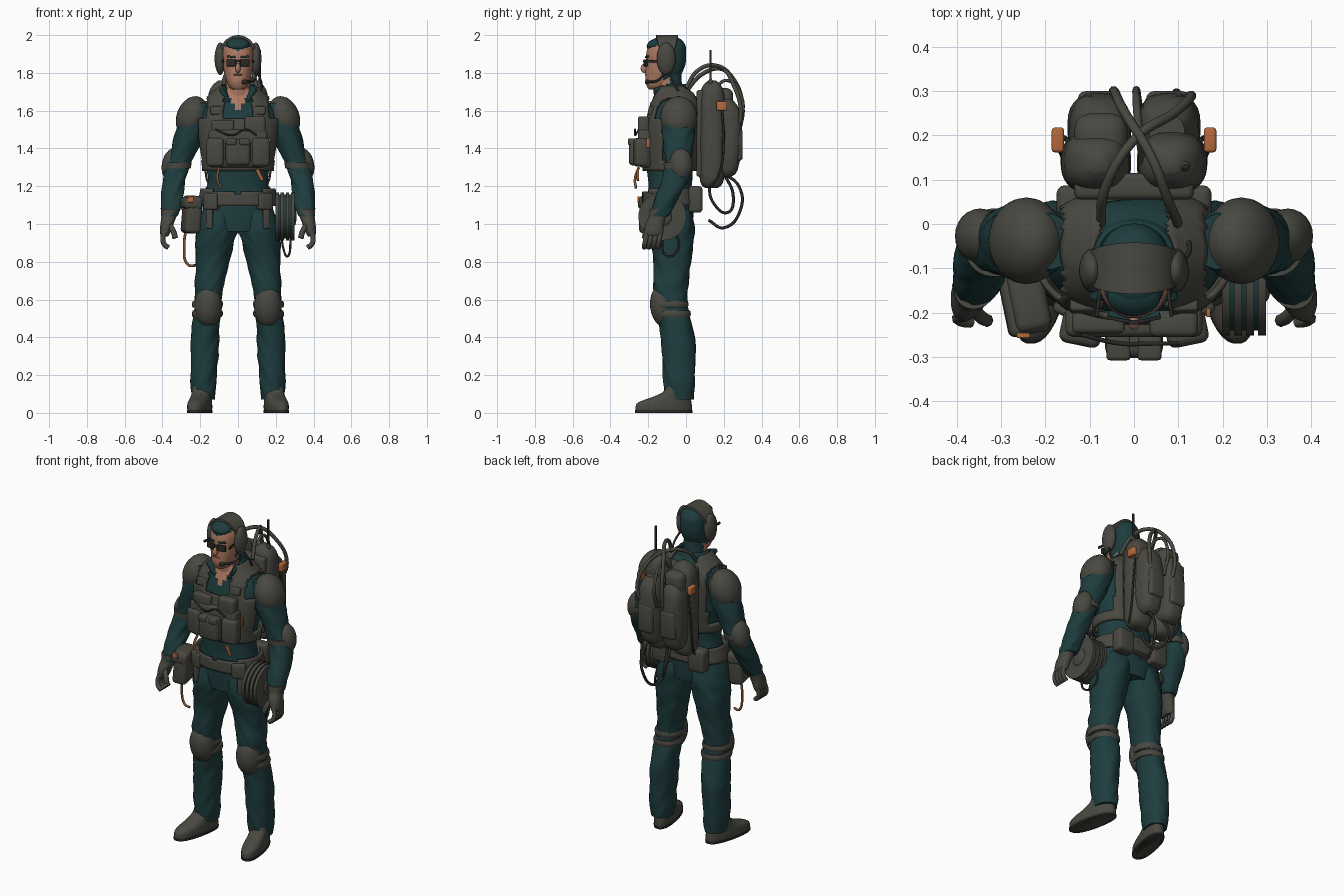
import bpy, bmesh, math
from mathutils import Vector, Matrix, Euler, noise

if "Cube" in bpy.data.objects:
    bpy.data.objects.remove(bpy.data.objects["Cube"], do_unlink=True)


def material(name, r, g, b):
    m = bpy.data.materials.new(name)
    m.use_nodes = True
    m.diffuse_color = (r, g, b, 1)
    m.node_tree.nodes["Principled BSDF"].inputs["Base Color"].default_value = (r, g, b, 1)
    return m


TEAL = material("teal cloth", .013, .046, .048)
GREY = material("grey gear", .066, .065, .053)
DARK = material("dark rubber", .024, .025, .022)
SKIN = material("skin", .42, .19, .12)
ORANGE = material("orange tag", .45, .14, .045)
BROWN = material("brown cord", .2, .09, .04)
made = []


def finish(bm, name, mats, mirror=False):
    bmesh.ops.recalc_face_normals(bm, faces=bm.faces)
    me = bpy.data.meshes.new(name)
    bm.to_mesh(me)
    bm.free()
    ob = bpy.data.objects.new(name, me)
    bpy.context.collection.objects.link(ob)
    for m in mats:
        me.materials.append(m)
    if mirror:
        ob.modifiers.new("Mirror", 'MIRROR')
    made.append(ob)
    return ob


def loft(name, mats, rings, mirror=False, n=32, power=2.2, fold=0, grow=0,
         steps=4, rule=None, keep=None, thick=0, warp=None):
    """Smooth skin through horizontal rings (x, y, z, radius x, radius y)."""
    rs = [Vector(r) for r in rings]
    rs = [rs[0]] + rs + [rs[-1]]
    path = []
    for a, b, c, d in zip(rs, rs[1:], rs[2:], rs[3:]):
        for i in range(steps):
            t = i / steps
            path.append(b + (c - a) * t / 2 + (a - b * 2.5 + c * 2 - d * .5) * t * t
                        + ((b - c) * 3 + d - a) * t ** 3 / 2)
    path.append(rs[-1])
    bm = bmesh.new()
    loops = []
    for x, y, z, rx, ry in path:
        loop = []
        for i in range(n):
            a = math.tau * (i + .5) / n
            c, s = math.cos(a), math.sin(a)
            e = 2 / power
            px = math.copysign(abs(c) ** e, c)
            py = math.copysign(abs(s) ** e, s)
            k = 1 + fold * noise.noise(Vector((c * 1.2, s * 1.2, z * 15 + c * 2)))
            p = Vector((x + px * (rx * k + grow), y + py * (ry * k + grow), z))
            loop.append(bm.verts.new(warp(p) if warp else p))
        loops.append(loop)
    for lo, hi in zip(loops, loops[1:]):
        for i in range(n):
            j = (i + 1) % n
            bm.faces.new((lo[i], lo[j], hi[j], hi[i]))
    if not keep:
        bm.faces.new(loops[0])
        bm.faces.new(loops[-1])
    else:
        drop = [f for f in bm.faces if not keep(f.calc_center_median())]
        bmesh.ops.delete(bm, geom=drop, context='FACES')
    if rule:
        for f in bm.faces:
            f.material_index = rule(f.calc_center_median())
    ob = finish(bm, name, mats, mirror)
    if thick:
        so = ob.modifiers.new("Solidify", 'SOLIDIFY')
        so.thickness, so.offset = thick, 1
    return ob


def place(loc, size, rot):
    return Matrix.LocRotScale(Vector(loc), Euler(rot), Vector(size))


def ball(name, mat, loc, size, rot=(0, 0, 0), mirror=False):
    bm = bmesh.new()
    bmesh.ops.create_uvsphere(bm, u_segments=24, v_segments=14, radius=1,
                              matrix=place(loc, size, rot))
    return finish(bm, name, [mat], mirror)


def box(name, mat, loc, size, rot=(0, 0, 0), mirror=False, soft=.25):
    bm = bmesh.new()
    bmesh.ops.create_cube(bm, size=1, matrix=Matrix.Diagonal((*size, 1)))
    bmesh.ops.bevel(bm, geom=bm.edges[:], offset=min(size) * soft, segments=3,
                    profile=.5, affect='EDGES')
    bm.transform(place(loc, (1, 1, 1), rot))
    return finish(bm, name, [mat], mirror)


def disc(name, mat, loc, radius, depth):
    bm = bmesh.new()
    bmesh.ops.create_cone(bm, cap_ends=True, segments=40, radius1=radius, radius2=radius,
                          depth=depth, matrix=place(loc, (1, 1, 1), (0, math.pi / 2, 0)))
    return finish(bm, name, [mat])


def tube(name, mat, pts, radius, sides=(1,)):
    cu = bpy.data.curves.new(name, 'CURVE')
    cu.dimensions = '3D'
    cu.bevel_depth, cu.bevel_resolution, cu.use_fill_caps = radius, 2, True
    cu.resolution_u = 6
    for s in sides:
        sp = cu.splines.new('BEZIER')
        sp.bezier_points.add(len(pts) - 1)
        for bp, p in zip(sp.bezier_points, pts):
            bp.co = (p[0] * s, p[1], p[2])
            bp.handle_left_type = bp.handle_right_type = 'AUTO'
    cu.materials.append(mat)
    ob = bpy.data.objects.new(name, cu)
    bpy.context.collection.objects.link(ob)


BOTH = (1, -1)

# Torso with an open skin-coloured neckline
torso = [(0, -.08, .96, .17, .11), (0, -.08, 1.08, .185, .12), (0, -.085, 1.2, .165, .115),
         (0, -.085, 1.3, .165, .12), (0, -.08, 1.42, .185, .13), (0, -.07, 1.54, .2, .125),
         (0, -.06, 1.62, .185, .115), (0, -.06, 1.68, .125, .095), (0, -.075, 1.72, .075, .075)]
loft("torso", [TEAL, SKIN], torso, n=48, fold=.05,
     rule=lambda c: int(c.y < -.09 and c.z > 1.6 and abs(c.x) < (c.z - 1.59) * .6))
loft("neck", [TEAL, SKIN], [(0, -.08, 1.66, .07, .075), (0, -.09, 1.73, .063, .07),
                            (0, -.1, 1.8, .063, .075)], rule=lambda c: int(c.y < -.08))
box("collar", TEAL, (.062, -.14, 1.685), (.02, .06, .09), (.35, .45, .5), mirror=True)
loft("collar_back", [TEAL], [(0, -.07, 1.67, .1, .085), (0, -.08, 1.74, .08, .075)],
     keep=lambda c: c.y > -.11, thick=.008)

# Vest shell with shoulder straps, waist strap and pouches
loft("vest", [GREY], torso, n=64, grow=.012, steps=6, thick=.014, keep=lambda c:
     (.075 < abs(c.x) < .155 and c.z > 1.3) or (c.y < -.12 and 1.29 < c.z < 1.56)
     or 1.28 < c.z < 1.34 or (c.y > 0 and 1.4 < c.z < 1.62 and abs(c.x) < .155))
box("vest_panel", GREY, (0, -.22, 1.4), (.31, .07, .2))
box("side_pouch", GREY, (.118, -.237, 1.38), (.095, .075, .15), (0, 0, .2), mirror=True)
box("centre_pouch", GREY, (0, -.26, 1.38), (.13, .085, .14))
box("pouch_flap", GREY, (.035, -.268, 1.435), (.055, .08, .035), mirror=True)
box("upper_pouch", GREY, (.09, -.225, 1.52), (.11, .06, .1))
box("radio_pouch", GREY, (-.08, -.222, 1.51), (.12, .05, .08))
box("strap_buckle", GREY, (.115, -.185, 1.6), (.06, .03, .045), (-.2, 0, 0), mirror=True)
tube("chest_cable", DARK, [(-.12, -.25, 1.5), (-.03, -.27, 1.47), (.04, -.27, 1.5), (.1, -.27, 1.47)], .005)
box("vest_tag", ORANGE, (.115, -.255, 1.26), (.018, .012, .065), (0, -.45, 0))
box("cable_tag", ORANGE, (.168, -.2, 1.43), (.01, .02, .05))
tube("vest_clip_cord", BROWN, [(-.1, -.25, 1.3), (-.11, -.27, 1.24), (-.09, -.265, 1.19)], .007)

# Belt and its pouches
loft("belt", [GREY], torso, n=48, grow=.02, steps=8, thick=.012,
     keep=lambda c: 1.09 < c.z < 1.16 + .15 * abs(c.x))
box("belt_pouch", GREY, (.14, -.19, 1.12), (.08, .05, .09), (0, 0, .45), mirror=True)
box("belt_drop", GREY, (.15, -.19, 1.04), (.035, .025, .13), (0, 0, .4), mirror=True)
box("rear_pouch", GREY, (.12, .05, 1.13), (.11, .075, .14), mirror=True)
box("lower_back_pad", GREY, (0, .045, 1.14), (.15, .04, .1))
box("hip_pouch", GREY, (-.245, -.17, 1.05), (.085, .15, .2), (0, .08, .2))
box("hip_pouch_flap", GREY, (-.25, -.17, 1.11), (.095, .16, .06), (0, .08, .2))
box("hip_pouch_tag", ORANGE, (-.25, -.252, 1.13), (.03, .012, .03))
box("hip_pouch_side_tag", ORANGE, (-.295, -.14, 1.09), (.015, .04, .03))
tube("hip_cord", BROWN, [(-.27, -.14, 1.0), (-.285, -.14, .88), (-.265, -.14, .785), (-.225, -.15, .78)], .007)

# Reel on the left hip
disc("reel_core", TEAL, (.25, -.125, 1.04), .116, .08)
for i, x in enumerate((.208, .235, .262, .289)):
    disc(f"reel_rim_{i}", GREY, (x, -.125, 1.04), .127, .018)
ball("reel_hub", GREY, (.298, -.125, 1.04), (.012, .05, .05))
tube("reel_cord", DARK, [(.23, -.06, .97), (.24, -.04, .87), (.265, -.1, .83), (.28, -.13, .94)], .006)

# Legs, knee pads and boots
loft("trouser_leg", [TEAL], [
    (.1, -.08, 1.08, .085, .105), (.11, -.078, .98, .107, .12), (.122, -.075, .9, .102, .115),
    (.135, -.07, .8, .09, .1), (.15, -.08, .68, .078, .092), (.16, -.08, .58, .07, .085),
    (.168, -.055, .48, .073, .086), (.176, -.04, .35, .075, .09), (.182, -.038, .2, .069, .084),
    (.184, -.035, .1, .063, .078), (.184, -.035, .07, .06, .075)], mirror=True, fold=.1, steps=6)
ball("knee_pad", GREY, (.158, -.122, .565), (.073, .068, .112), (.12, 0, 0), mirror=True)
for z, y in ((.525, -.068), (.575, -.08)):
    loft("knee_strap", [GREY], [(.163, y, z - .018, .078, .09), (.162, y, z, .083, .094),
                                (.161, y, z + .018, .078, .09)], mirror=True)
loft("boot", [GREY], [
    (.187, -.118, 0, .052, .148), (.187, -.118, .025, .056, .15), (.187, -.112, .055, .055, .142),
    (.186, -.075, .085, .052, .1), (.185, -.045, .11, .055, .078), (.184, -.036, .14, .055, .07)],
    mirror=True, power=2.4, warp=lambda p: Vector((p.x - (p.y + .04) * .2, p.y, p.z)))
loft("boot_sole", [DARK], [(.187, -.118, 0, .056, .152), (.187, -.118, .014, .057, .153)],
     mirror=True, power=2.4, warp=lambda p: Vector((p.x - (p.y + .04) * .2, p.y, p.z)))

# Arms, pads and gloves
loft("sleeve", [TEAL], [
    (.19, -.04, 1.64, .05, .06), (.222, -.04, 1.57, .08, .083), (.252, -.04, 1.48, .08, .083),
    (.288, -.04, 1.38, .068, .075), (.322, -.042, 1.3, .064, .07), (.34, -.065, 1.22, .062, .068),
    (.35, -.1, 1.14, .058, .064), (.36, -.135, 1.06, .048, .055), (.364, -.145, 1.04, .042, .05)],
    mirror=True, fold=.13, steps=6)
ball("shoulder_pad", GREY, (.243, -.038, 1.567), (.082, .098, .113), (0, -.35, 0), mirror=True)
ball("elbow_pad", GREY, (.348, -.027, 1.315), (.055, .062, .088), (0, -.2, 0), mirror=True)
loft("elbow_strap", [GREY], [(.318, -.042, 1.295, .068, .075), (.314, -.042, 1.325, .07, .077)], mirror=True)
loft("glove", [GREY], [(.362, -.14, 1.08, .046, .052), (.366, -.15, 1.04, .04, .046),
                       (.376, -.165, 1.0, .035, .05), (.386, -.17, .955, .028, .05),
                       (.388, -.17, .935, .018, .042)], mirror=True)
for i in range(4):
    y = -.135 - i * .024
    tube("glove_finger", GREY, [(.388, y, .96), (.398, y - .006, .92), (.388, y - .012, .89),
                                (.368, y - .014, .875)], .0135, BOTH)
tube("glove_thumb", GREY, [(.365, -.19, 1.0), (.342, -.213, .96), (.332, -.218, .925)], .015, BOTH)

# Head, face and hair
loft("head", [TEAL, SKIN], [
    (0, -.165, 1.712, .025, .03), (0, -.15, 1.725, .045, .055), (0, -.135, 1.755, .06, .08),
    (0, -.118, 1.8, .073, .097), (0, -.107, 1.85, .08, .105), (0, -.105, 1.9, .083, .106),
    (0, -.1, 1.945, .077, .097), (0, -.1, 1.98, .052, .07), (0, -.1, 1.995, .015, .02)],
    n=48, steps=6, rule=lambda c: int(c.y < -.125 and c.z < 1.915 + abs(c.x) * .4 and abs(c.x) < .078
                                     or c.z < 1.76 and c.y < -.1))
ball("nose", SKIN, (0, -.217, 1.825), (.014, .023, .026), (-.35, 0, 0))
ball("hair_front", TEAL, (0, -.165, 1.95), (.06, .045, .03), (.4, 0, 0))
box("moustache", BROWN, (0, -.212, 1.79), (.045, .012, .006))
box("glasses_lens", DARK, (.035, -.213, 1.853), (.052, .014, .036), (0, 0, .22), mirror=True)
box("glasses_bridge", DARK, (0, -.222, 1.862), (.03, .01, .01))
box("glasses_temple", DARK, (.078, -.155, 1.862), (.008, .11, .014), (0, 0, .12), mirror=True)
box("eyebrow", TEAL, (.036, -.206, 1.885), (.045, .014, .01), (0, -.1, .2), mirror=True)

# Headset
band = bmesh.new()
arc = []
for i in range(25):
    a = math.pi * i / 24
    arc.append([band.verts.new((math.cos(a) * r, -.1 + w * (.03 + .028 * math.sin(a)),
                                1.885 + math.sin(a) * (r + .013)))
                for r, w in ((.087, -1), (.102, -1), (.102, 1), (.087, 1))])
for p, q in zip(arc, arc[1:]):
    for i in range(4):
        band.faces.new((p[i], p[i - 1], q[i - 1], q[i]))
finish(band, "headset_band", [GREY])
ball("ear_cup", GREY, (.094, -.105, 1.875), (.029, .05, .086), mirror=True)
ball("ear_cup_cover", GREY, (.108, -.105, 1.875), (.016, .036, .06), mirror=True)
tube("microphone_boom", DARK, [(.1, -.11, 1.8), (.085, -.15, 1.76), (.045, -.2, 1.752)], .006)
ball("microphone", DARK, (.035, -.206, 1.752), (.018, .012, .012))
tube("headset_cable", DARK, [(.105, -.09, 1.8), (.125, -.06, 1.74), (.12, -.03, 1.68)], .006)

# Backpack: frame, paired tanks, paired rear bags
box("pack_frame", GREY, (0, .085, 1.48), (.27, .06, .46))
loft("pack_tank", [GREY], [
    (.085, .135, 1.19, .03, .03), (.085, .135, 1.21, .062, .055), (.085, .138, 1.28, .077, .068),
    (.086, .14, 1.5, .079, .07), (.085, .14, 1.67, .074, .066), (.083, .138, 1.73, .055, .05),
    (.083, .138, 1.76, .02, .02)], mirror=True, power=2.6, fold=.03)
loft("pack_bag", [GREY], [
    (.075, .2, 1.25, .035, .04), (.076, .205, 1.28, .06, .065), (.078, .21, 1.36, .07, .08),
    (.078, .213, 1.5, .07, .083), (.076, .21, 1.6, .064, .075), (.075, .2, 1.66, .04, .045)],
    mirror=True, power=2.7, fold=.05)
box("rear_pocket", GREY, (.077, .265, 1.42), (.1, .07, .17), mirror=True)
box("top_bag", GREY, (-.075, .19, 1.65), (.12, .12, .14), soft=.3)
box("pack_tag", ORANGE, (.172, .19, 1.625), (.028, .056, .05), mirror=True)
tube("pack_side_cord", DARK, [(.15, .19, 1.6), (.172, .2, 1.45), (.168, .17, 1.25), (.15, .13, 1.2)], .006, BOTH)
tube("antenna", DARK, [(.115, .13, 1.68), (.115, .13, 1.8), (.115, .13, 1.92)], .006)
ball("antenna_base", GREY, (.115, .13, 1.74), (.012, .012, .035))

# Hoses over and under the pack
tube("upper_hose_a", GREY, [(-.075, .0, 1.7), (-.065, .08, 1.79), (0, .19, 1.82), (.09, .25, 1.74),
                            (.13, .29, 1.6), (.1, .27, 1.48)], .011)
tube("upper_hose_b", GREY, [(.1, .0, 1.72), (.075, .06, 1.81), (.04, .15, 1.84), (-.02, .25, 1.77),
                            (-.045, .3, 1.62), (-.04, .28, 1.48)], .011)
tube("short_hose", GREY, [(.02, .14, 1.7), (.01, .22, 1.76), (.005, .3, 1.65), (.01, .27, 1.5)], .009)
tube("lower_hose_a", DARK, [(.09, .2, 1.27), (.1, .28, 1.2), (.09, .29, 1.08), (.07, .2, .98), (.06, .12, 1.02)], .008)
tube("lower_hose_b", DARK, [(-.04, .2, 1.27), (-.04, .25, 1.15), (0, .22, 1.06), (.04, .14, 1.12), (.04, .12, 1.22)], .008)

# Smooth shading with crisp edges
bpy.ops.object.select_all(action='DESELECT')
for ob in made:
    ob.select_set(True)
bpy.context.view_layer.objects.active = made[0]
bpy.ops.object.shade_smooth_by_angle(angle=math.radians(40))
